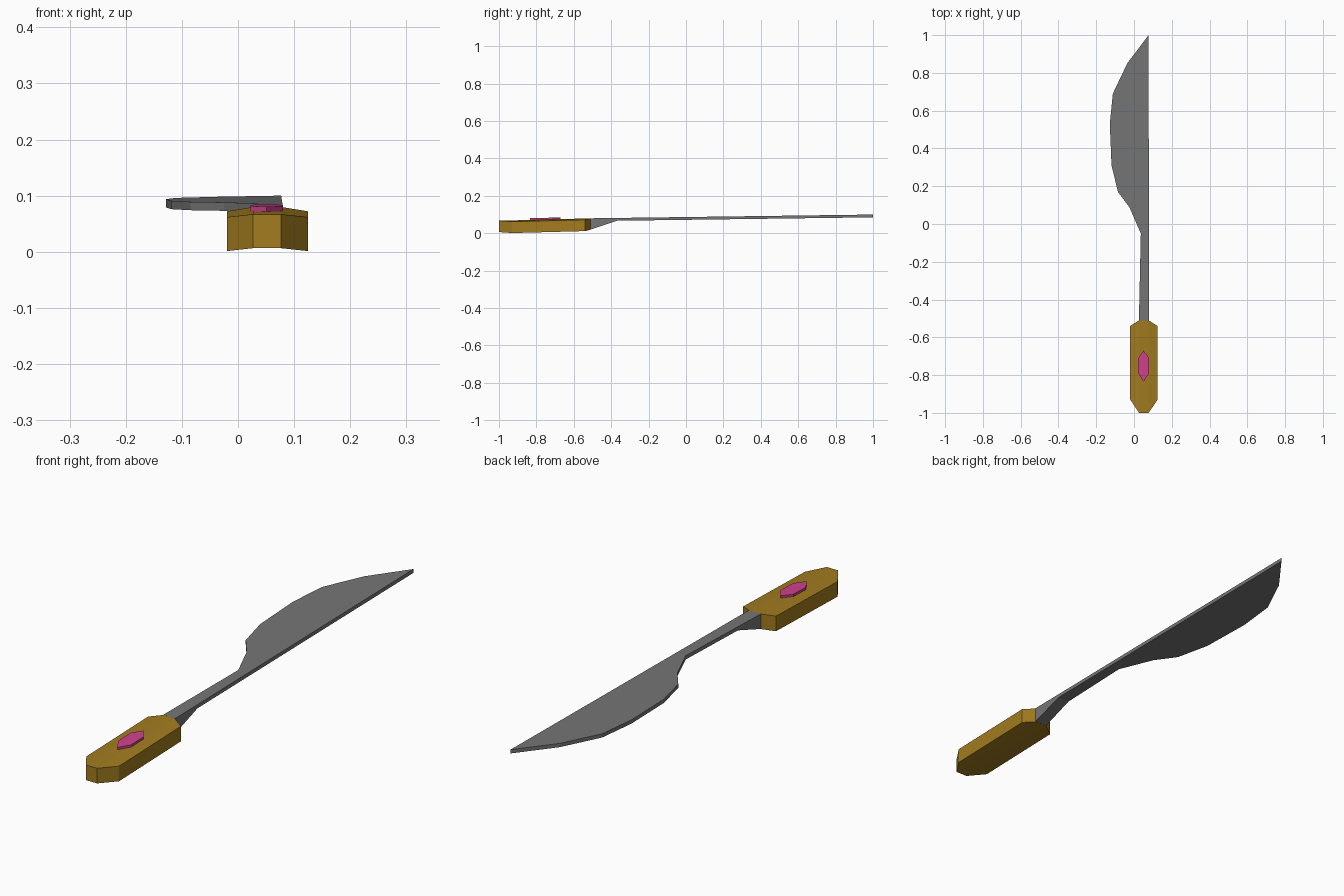
import bpy
import bmesh

if "Cube" in bpy.data.objects:
    bpy.data.objects.remove(bpy.data.objects["Cube"])


def material(name, rgb):
    m = bpy.data.materials.new(name)
    m.diffuse_color = (*rgb, 1)
    m.use_nodes = True
    m.node_tree.nodes["Principled BSDF"].inputs["Base Color"].default_value = m.diffuse_color
    return m


def loft(name, rings, mat):
    """Join four-cornered sections into a closed, flat-shaded solid."""
    bm = bmesh.new()
    loops = [[bm.verts.new(p) for p in ring] for ring in rings]
    for a, b in zip(loops, loops[1:]):
        for i in range(4):
            j = (i + 1) % 4
            bm.faces.new((a[i], a[j], b[j], b[i]))
    bm.faces.new(loops[0])
    bm.faces.new(loops[-1])
    bmesh.ops.remove_doubles(bm, verts=bm.verts, dist=1e-5)
    bmesh.ops.recalc_face_normals(bm, faces=bm.faces)
    mesh = bpy.data.meshes.new(name)
    bm.to_mesh(mesh)
    bm.free()
    mesh.materials.append(mat)
    obj = bpy.data.objects.new(name, mesh)
    bpy.context.collection.objects.link(obj)
    return obj


def columns(stations, z_mid, thickness):
    """Sections across x: (x, y_front, y_back, drop), on the handle's slope."""
    rings = []
    for x, y0, y1, drop in stations:
        t0, t1 = (z_mid + 0.0265 * (y + 0.75) - drop for y in (y0, y1))
        rings.append([(x, y0, t0 - thickness), (x, y1, t1 - thickness),
                      (x, y1, t1), (x, y0, t0)])
    return rings


gold = material("dark gold", (0.36, 0.20, 0.014))
steel = material("grey steel", (0.185, 0.18, 0.182))
pink = material("pink gem", (0.62, 0.055, 0.27))

# Handle: long octagon with a slightly arched top and bottom
loft("handle", columns([(-0.02, -0.93, -0.54, 0.007), (0.027, -1, -0.51, 0),
                        (0.077, -1, -0.51, 0), (0.125, -0.93, -0.54, 0.007)],
                       0.0735, 0.0605), gold)

# Gem: thin hexagon plate set in the handle
loft("gem", columns([(0.022, -0.79, -0.71, 0), (0.051, -0.835, -0.67, 0),
                     (0.08, -0.79, -0.71, 0)], 0.0825, 0.012), pink)

# Blade and neck: straight spine, curved belly, thick wedge at the handle
outline = [(-0.51, 0.026), (-0.37, 0.029), (-0.05, 0.036), (0.09, -0.025),
           (0.17, -0.085), (0.31, -0.119), (0.53, -0.128), (0.69, -0.112),
           (0.85, -0.036), (1.0, 0.077)]
rings = []
for y, x in outline:
    top = 0.08 + 0.0133 * (y + 0.51)
    bottom = 0.02 if y < -0.5 else top - 0.015
    spine = 0.08 - 0.003 * (y + 0.51) / 1.51
    rings.append([(x, y, bottom), (spine, y, bottom), (spine, y, top), (x, y, top)])
loft("blade", rings, steel)
